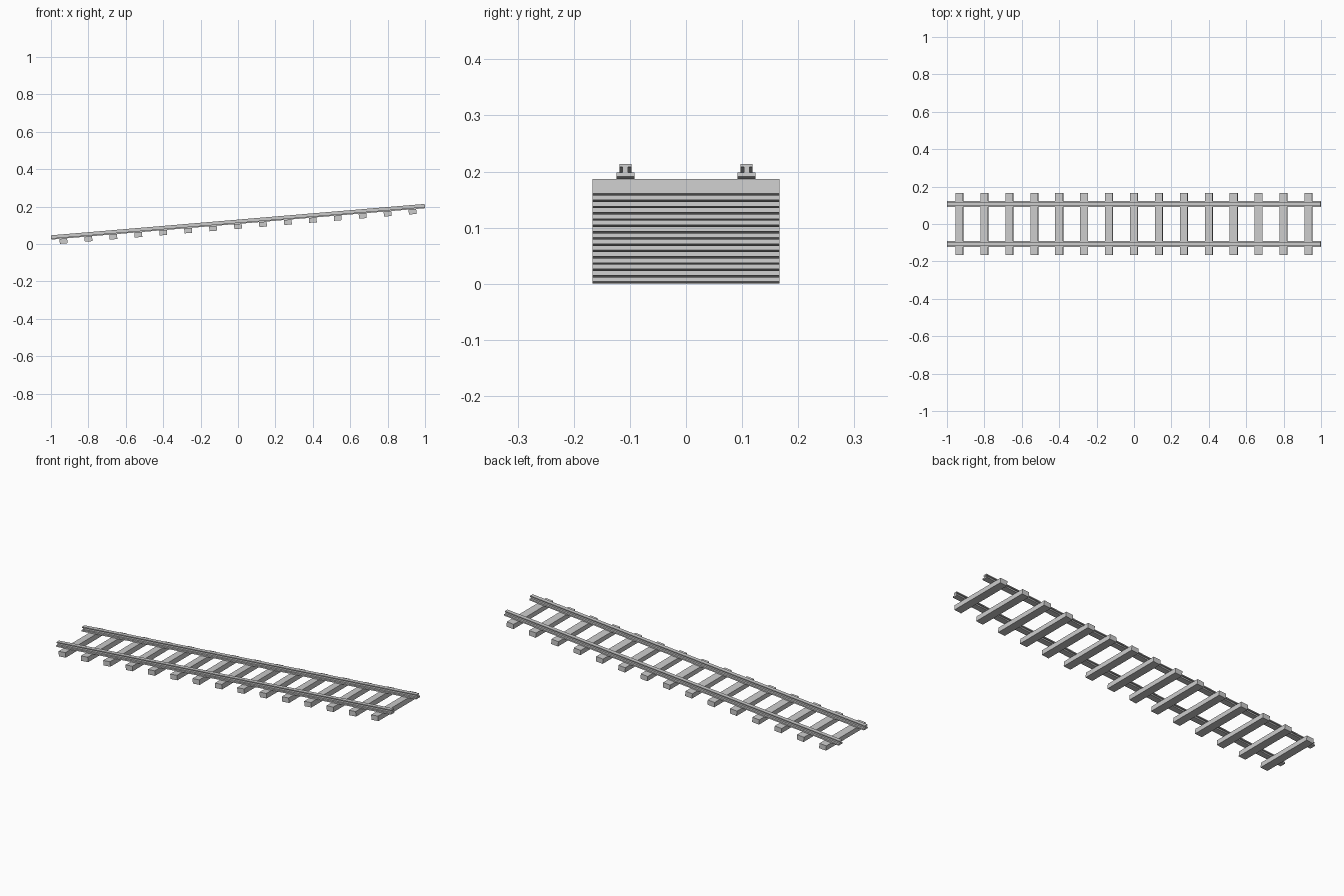
import bpy, bmesh, math
from mathutils import Matrix

if "Cube" in bpy.data.objects:
    bpy.data.objects.remove(bpy.data.objects["Cube"])

SLOPE = math.atan(0.084)
# Sloped frame: local x runs along the underside of the rails
FRAME = Matrix.Translation((0.001, 0, 0.107)) @ Matrix.Rotation(-SLOPE, 4, 'Y')

steel = bpy.data.materials.new("grey")
steel.diffuse_color = (0.6, 0.6, 0.6, 1)
steel.use_nodes = True
steel.node_tree.nodes["Principled BSDF"].inputs["Base Color"].default_value = steel.diffuse_color


def extrude_x(name, profile, length, offset):
    """Extrude a closed (y, z) profile along the sloped x axis."""
    bm = bmesh.new()
    face = bm.faces.new([bm.verts.new((-length / 2, y, z)) for y, z in profile])
    ext = bmesh.ops.extrude_face_region(bm, geom=[face])
    moved = [v for v in ext["geom"] if isinstance(v, bmesh.types.BMVert)]
    bmesh.ops.translate(bm, verts=moved, vec=(length, 0, 0))
    bmesh.ops.recalc_face_normals(bm, faces=bm.faces)
    mesh = bpy.data.meshes.new(name)
    bm.to_mesh(mesh)
    bm.free()
    mesh.materials.append(steel)
    obj = bpy.data.objects.new(name, mesh)
    bpy.context.collection.objects.link(obj)
    obj.matrix_world = FRAME @ Matrix.Translation(offset)
    return obj


# Rails: foot, narrow web and head
half = [(0.016, 0), (0.016, 0.0075), (0.0048, 0.0075), (0.0048, 0.0175),
        (0.0107, 0.0175), (0.0107, 0.023)]
rail = half + [(-y, z) for y, z in reversed(half)]
for side, y in (("front", -0.108), ("back", 0.108)):
    extrude_x(side + "_rail", rail, 2.005, (0, y, 0))

# Sleepers under the rails
sleeper = [(-0.167, -0.0265), (0.167, -0.0265), (0.167, 0), (-0.167, 0)]
for i in range(15):
    x = (i - 7) * 0.1333 / math.cos(SLOPE) - 0.002
    extrude_x(f"sleeper_{i + 1}", sleeper, 0.041, (x, 0, 0))
